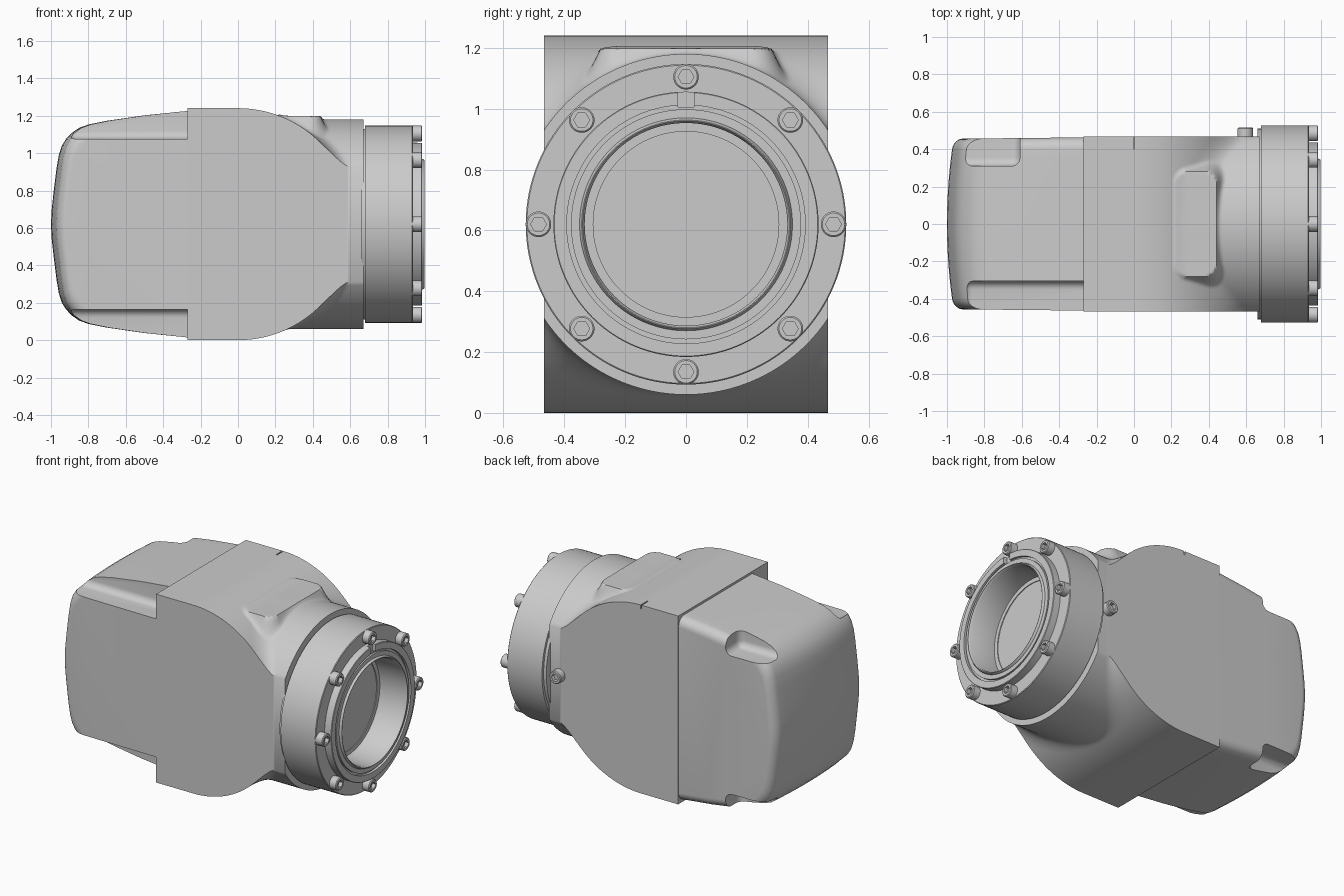
import bpy, bmesh, math
from mathutils import Matrix, Vector

if "Cube" in bpy.data.objects:
    bpy.data.objects.remove(bpy.data.objects["Cube"])

C = 0.62      # height of the main axis
W = 0.467     # half width of the casing


def finish(name, bm, angle=35):
    bmesh.ops.recalc_face_normals(bm, faces=bm.faces)
    me = bpy.data.meshes.new(name)
    bm.to_mesh(me)
    bm.free()
    ob = bpy.data.objects.new(name, me)
    bpy.context.collection.objects.link(ob)
    if angle:
        smooth(ob, angle)
    return ob


def activate(ob):
    bpy.ops.object.select_all(action='DESELECT')
    ob.select_set(True)
    bpy.context.view_layer.objects.active = ob


def smooth(ob, angle=35):
    activate(ob)
    bpy.ops.object.shade_smooth_by_angle(angle=math.radians(angle))


def loft(name, rings, mat=Matrix(), angle=35):
    """Skin closed rings of equal length and cap both ends."""
    bm = bmesh.new()
    vs = [[bm.verts.new(mat @ Vector(p)) for p in r] for r in rings]
    n = len(vs[0])
    for a, b in zip(vs, vs[1:]):
        for i in range(n):
            j = (i + 1) % n
            bm.faces.new((a[i], a[j], b[j], b[i]))
    bm.faces.new(vs[0])
    bm.faces.new(vs[-1])
    return finish(name, bm, angle)


def circle(x, r, n):
    return [(x, r * math.cos(2 * math.pi * i / n), r * math.sin(2 * math.pi * i / n)) for i in range(n)]


def hexagon(x, r, n):
    ring = []
    for i in range(n):
        a = 2 * math.pi * i / n
        k = r * math.cos(math.pi / 6) / math.cos(a % (math.pi / 3) - math.pi / 6)
        ring.append((x, k * math.cos(a), k * math.sin(a)))
    return ring


def cut(ob, lo, hi, bevel=0):
    """Subtract a box, optionally with rounded edges."""
    bm = bmesh.new()
    bmesh.ops.create_cube(bm, size=1)
    for v in bm.verts:
        v.co = Vector([(l + h) / 2 + c * (h - l) for l, h, c in zip(lo, hi, v.co)])
    if bevel:
        bmesh.ops.bevel(bm, geom=bm.edges[:], offset=bevel, segments=6, profile=0.5, affect='EDGES')
    tool = finish("cutter", bm, None)
    tool.hide_render = True
    m = ob.modifiers.new("cut", 'BOOLEAN')
    m.operation, m.object, m.solver = 'DIFFERENCE', tool, 'EXACT'
    activate(ob)
    bpy.ops.object.modifier_apply(modifier=m.name)
    bpy.data.objects.remove(tool)


def smax(a, b, k):
    h = max(k - abs(a - b), 0) / k
    return max(a, b) + h * h * k / 4


# Main casing: drum across y blended into the neck cylinder along x, raised pad on top
def height(x, y, pad):
    drum = C if x < 0 else math.sqrt(max(C * C - x * x, 0))
    neck = math.sqrt(0.56 ** 2 - y * y)
    z = drum if x <= 0 else smax(drum, neck, 0.01 + 0.13 * (y / W) ** 2)
    if pad and x > 0:
        qx, qy = abs(x - 0.33) - 0.05, abs(y) - 0.22
        d = math.hypot(max(qx, 0), max(qy, 0)) + min(max(qx, qy), 0) - 0.06
        z = smax(z, 0.578 - 2 * max(d, 0), 0.03)
    return min(z, C)


NY, NX = 80, 70
ys = [-W + 2 * W * i / NY for i in range(NY + 1)]
xs = [-0.27] + [0.67 * i / NX for i in range(NX + 1)]
rings = [[(x, y, C + height(x, y, True)) for y in ys] +
         [(x, y, C - height(x, y, False)) for y in reversed(ys)] for x in xs]
casing = loft("main_casing", rings)
cut(casing, (-0.004, 0.40, 1.215), (0.004, 0.5, 1.3))
smooth(casing)

# Rear housing: front profile lofted across y with rounded sides and a bulged end
half = [(-0.265, .606), (-0.5, .582), (-0.7, .553), (-0.8, .533), (-0.85, .515), (-0.89, .487),
        (-0.92, .455), (-0.942, .42), (-0.958, .37), (-0.97, .30), (-0.985, .18), (-0.996, .08)]
profile = half + [(-1.0, 0)] + [(x, -h) for x, h in reversed(half)]
R, WH = 0.06, 0.463
side = [(WH - R + R * math.sin(a), R * (1 - math.cos(a)))
        for a in [math.pi / 2 * i / 8 for i in range(9)]]
flat = [((WH - R) * i / 8, 0) for i in range(-7, 8)]
rings = []
for y, d in [(-y, d) for y, d in reversed(side)] + flat + side:
    s = (0.73 - d * 0.8 - 0.035 * (y / WH) ** 2) / 0.73
    rings.append([(-0.265 + (x + 0.265) * s, y * (1 + 0.02 * (x + 0.27)), C + h * (1 - d / 0.606))
                  for x, h in profile])
housing = loft("rear_housing", rings, angle=None)

# Corner pockets: long ones at the front, short ones at the back
for z0, z1 in ((1.075, 1.5), (-0.26, 0.165)):
    cut(housing, (-0.91, -0.8, z0), (-0.1, -0.305, z1), 0.045)
    cut(housing, (-0.94, 0.31, z0), (-0.61, 0.8, z1), 0.045)
smooth(housing, 32)

# Output flange with stepped cover, seal groove and bore
steps = [(0.66, .51), (0.68, .51), (0.68, .527), (0.931, .527), (0.935, .523), (0.935, .436),
         (0.982, .436), (0.985, .433), (0.985, .392), (0.968, .392), (0.968, .378), (0.982, .378),
         (0.982, .35), (0.99, .348), (0.997, .343), (0.997, .34), (0.985, .333), (0.80, .333),
         (0.80, .305), (0.795, .305)]
flange = loft("output_flange", [circle(x, r, 128) for x, r in steps], Matrix.Translation((0, 0, C)))
cut(flange, (0.96, -0.026, C + 0.385), (1.02, 0.026, C + 0.45))
smooth(flange)


# Socket head screws
def screw(name, mat, length=0.05):
    n = 36
    loft(name, [circle(-0.01, .042, n), circle(length - .005, .042, n), circle(length, .037, n),
                hexagon(length, .026, n), hexagon(length - .025, .026, n)], mat, 30)


for i in range(8):
    a = math.pi / 4 * i
    screw(f"flange_screw_{i + 1}",
          Matrix.Translation((0.935, 0.485 * math.cos(a), C + 0.485 * math.sin(a))))

# Side plug on the back face
screw("side_plug", Matrix.Translation((0.595, W, C)) @ Matrix.Rotation(math.pi / 2, 4, 'Z'), 0.048)
